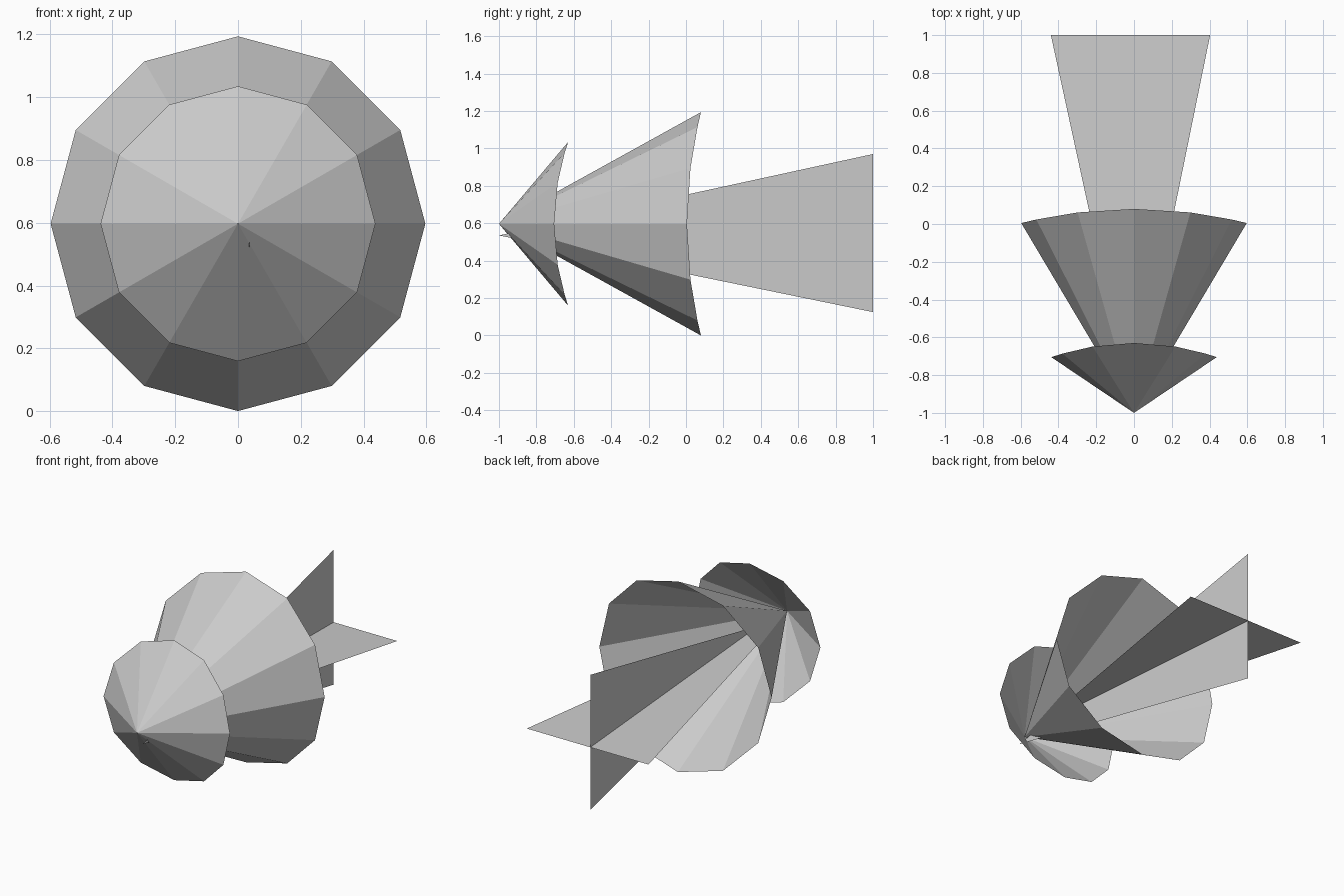
import bpy, math

cube = bpy.data.objects.get("Cube")
if cube:
    bpy.data.objects.remove(cube, do_unlink=True)

grey = bpy.data.materials.new("plain_grey")
grey.use_nodes = True
grey.diffuse_color = (0.6, 0.6, 0.6, 1)
grey.node_tree.nodes["Principled BSDF"].inputs["Base Color"].default_value = (0.6, 0.6, 0.6, 1)

AXIS_Z = 0.597
SIDES = 12


def add_part(name, verts, faces):
    mesh = bpy.data.meshes.new(name)
    mesh.from_pydata(verts, [], faces)
    mesh.materials.append(grey)
    obj = bpy.data.objects.new(name, mesh)
    bpy.context.collection.objects.link(obj)
    return obj


def add_cone(name, radius, rim_y, sweep):
    """Open shell from the nose point; the rim sweeps back at top and bottom."""
    verts = [(0, -1, AXIS_Z)]
    for i in range(SIDES):
        a = math.tau * i / SIDES
        verts.append((radius * math.cos(a), rim_y + sweep * math.sin(a) ** 2,
                      AXIS_Z + radius * math.sin(a)))
    faces = [(0, i + 1, (i + 1) % SIDES + 1) for i in range(SIDES)]
    return add_part(name, verts, faces)


# Nested hollow cones sharing one nose point
add_cone("nose_cone", 0.438, -0.705, 0.075)
add_cone("body_cone", 0.597, 0.005, 0.075)

# Crossed, slightly tilted triangular tail sheets
add_part("upright_fin", [(0.038, -1, 0.535), (-0.037, 1, 0.125), (-0.037, 1, 0.97)], [(0, 1, 2)])
add_part("level_fin", [(-0.005, -1, AXIS_Z), (0.403, 1, 0.516), (-0.44, 1, 0.516)], [(0, 1, 2)])
